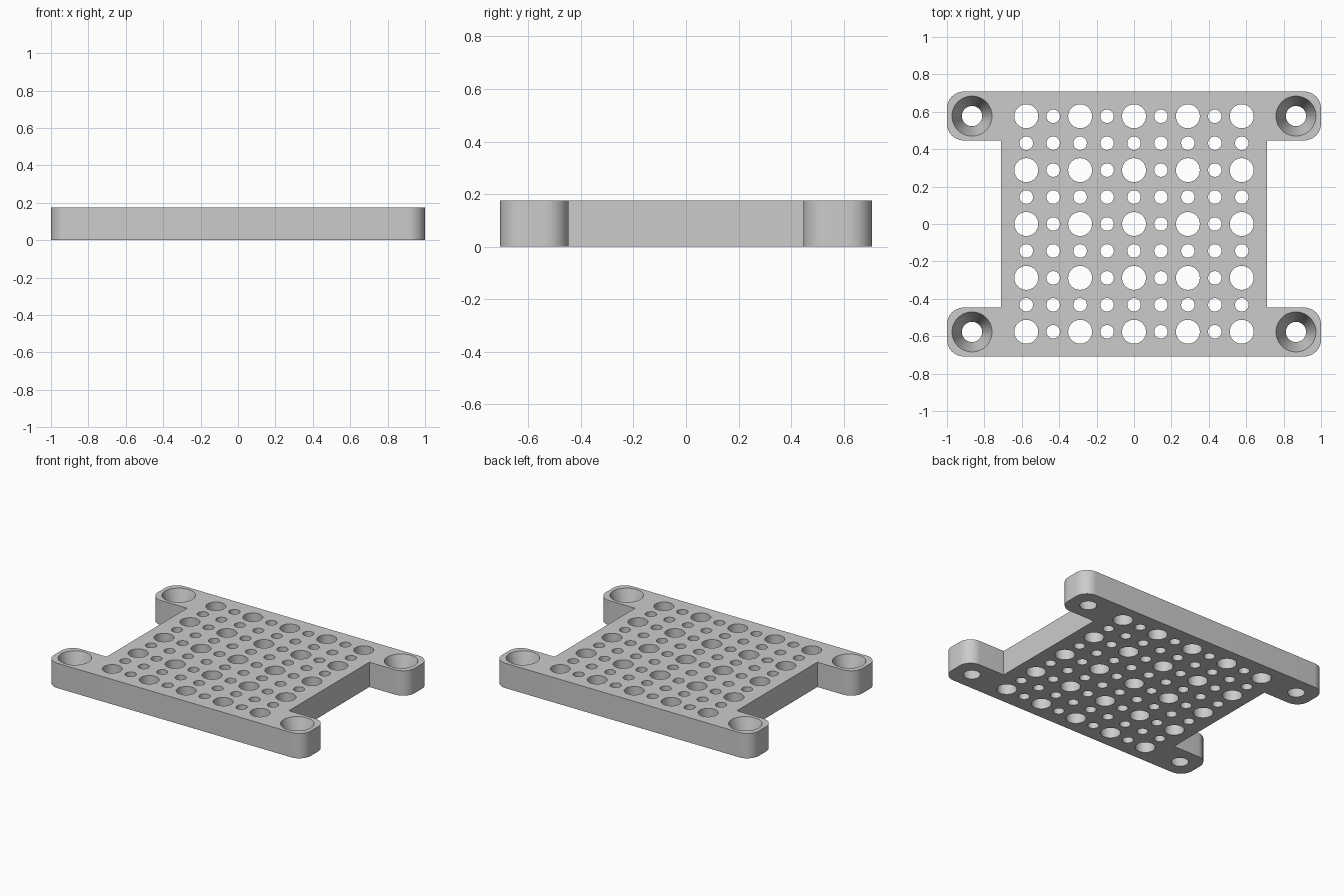
import bpy, bmesh, math

if "Cube" in bpy.data.objects:
    bpy.data.objects.remove(bpy.data.objects["Cube"], do_unlink=True)

HEIGHT = 0.175
BODY_X = 0.71      # half width of the central plate
BODY_Y = 0.708     # half depth
TAB_Y = 0.447      # inner edge of the corner tabs
CORNER = 0.09      # tab corner radius
PITCH = 0.144      # spacing of the hole grid

grey = bpy.data.materials.new("light_grey")
grey.use_nodes = True
grey.diffuse_color = (0.6, 0.6, 0.6, 1)
grey.node_tree.nodes["Principled BSDF"].inputs["Base Color"].default_value = (0.6, 0.6, 0.6, 1)


def make_object(name, bm):
    bmesh.ops.recalc_face_normals(bm, faces=bm.faces)
    mesh = bpy.data.meshes.new(name)
    bm.to_mesh(mesh)
    bm.free()
    obj = bpy.data.objects.new(name, mesh)
    bpy.context.collection.objects.link(obj)
    return obj


def arc(cx, cy, start, steps=12):
    """Quarter circle, counterclockwise from the start angle."""
    angles = [start + math.pi / 2 * i / steps for i in range(steps + 1)]
    return [(cx + CORNER * math.cos(a), cy + CORNER * math.sin(a)) for a in angles]


def add_cutter(bm, x, y, r_bottom, r_top, sides):
    """Round cutter reaching past both faces, with the given radii at the faces."""
    over = 0.02
    flare = (r_top - r_bottom) * over / HEIGHT
    made = bmesh.ops.create_cone(bm, cap_ends=True, segments=sides,
                                 radius1=r_bottom - flare, radius2=r_top + flare,
                                 depth=HEIGHT + 2 * over)
    bmesh.ops.translate(bm, verts=made["verts"], vec=(x, y, HEIGHT / 2))


# Plate outline: one rounded tab, mirrored to the four corners
quarter = ([(BODY_X, TAB_Y)]
           + arc(1 - CORNER, TAB_Y + CORNER, -math.pi / 2)
           + arc(1 - CORNER, BODY_Y - CORNER, 0))
back = quarter + [(-x, y) for x, y in reversed(quarter)]
outline = back + [(x, -y) for x, y in reversed(back)]

bm = bmesh.new()
base = bm.faces.new([bm.verts.new((x, y, 0)) for x, y in outline])
top = bmesh.ops.extrude_face_region(bm, geom=[base], use_keep_orig=True)
bmesh.ops.translate(bm, vec=(0, 0, HEIGHT),
                    verts=[v for v in top["geom"] if isinstance(v, bmesh.types.BMVert)])
plate = make_object("mounting_plate", bm)

# Cutters: grid of alternating holes and four tapered screw holes
bm = bmesh.new()
for i in range(-4, 5):
    for j in range(-4, 5):
        large = i % 2 == 0 and j % 2 == 0
        radius = 0.064 if large else 0.036
        add_cutter(bm, i * PITCH, j * PITCH, radius, radius, 40 if large else 28)
for sx in (-1, 1):
    for sy in (-1, 1):
        add_cutter(bm, sx * 0.866, sy * 0.577, 0.054, 0.107, 48)
cutter = make_object("hole_cutter", bm)
cutter.hide_render = True

# Cut the holes and bake the result
cut = plate.modifiers.new("holes", "BOOLEAN")
cut.operation = "DIFFERENCE"
cut.solver = "EXACT"
cut.object = cutter
bpy.context.view_layer.update()
evaluated = plate.evaluated_get(bpy.context.evaluated_depsgraph_get())
result = bpy.data.meshes.new_from_object(evaluated)
plate.modifiers.clear()
plate.data = result
bpy.data.objects.remove(cutter, do_unlink=True)

# Finish
plate.data.materials.clear()
plate.data.materials.append(grey)
bpy.ops.object.select_all(action="DESELECT")
plate.select_set(True)
bpy.context.view_layer.objects.active = plate
bpy.ops.object.shade_smooth_by_angle(angle=math.radians(30))
